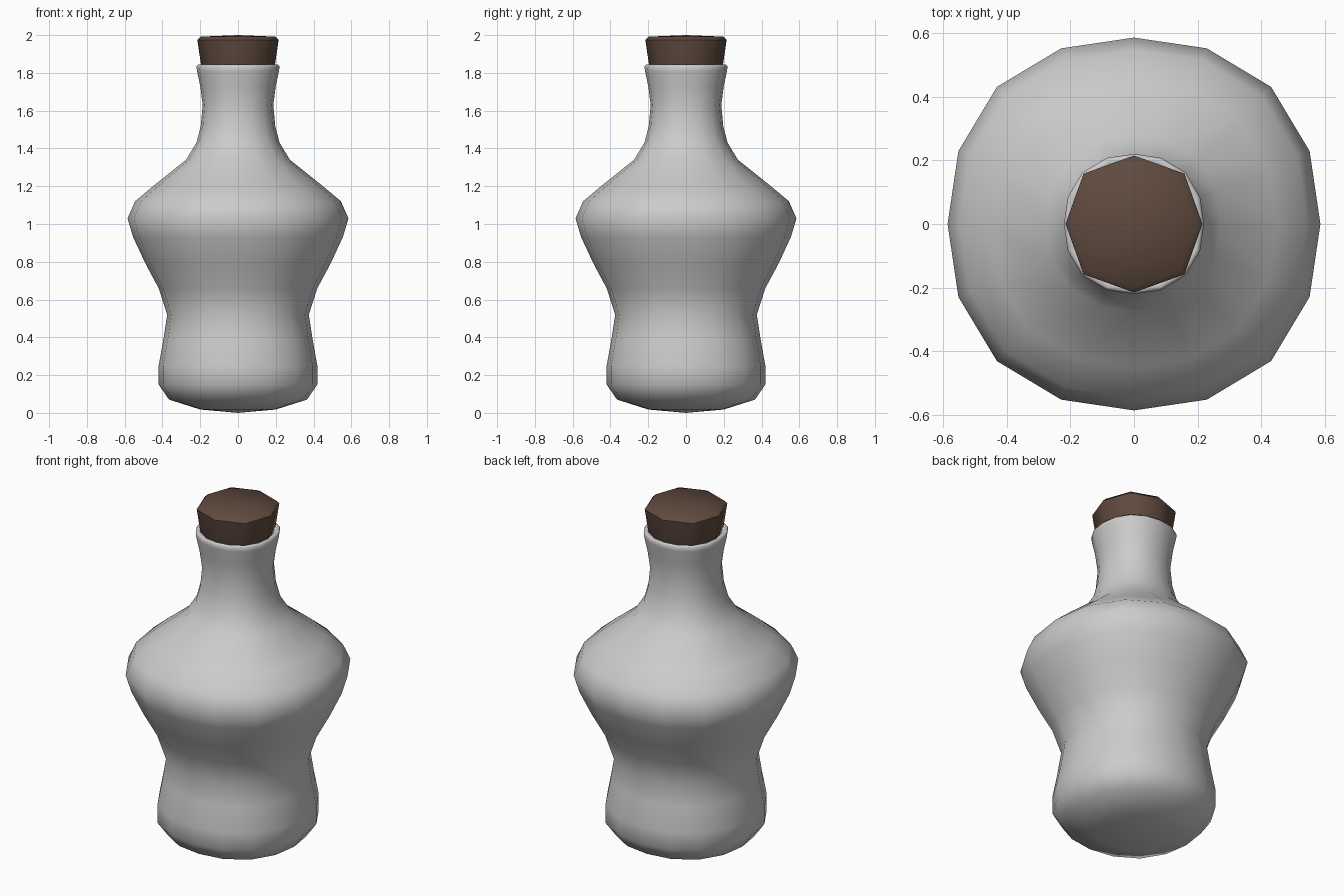
import bpy, bmesh, math

if "Cube" in bpy.data.objects:
    bpy.data.objects.remove(bpy.data.objects["Cube"])


def lathe(name, profile, sides, smooth_angle, start=None, end=None):
    """Revolve (radius, z) points with a slightly squared section; start/end = z of pole caps."""
    bm = bmesh.new()
    rings = []
    for r, z in profile:
        ring = []
        for i in range(sides):
            a = 2 * math.pi * i / sides
            k = r * (1 + 0.02 * (1 - math.cos(4 * a)))
            ring.append(bm.verts.new((k * math.cos(a), k * math.sin(a), z)))
        rings.append(ring)
    for lo, hi in zip(rings, rings[1:]):
        for i in range(sides):
            j = (i + 1) % sides
            bm.faces.new((lo[i], lo[j], hi[j], hi[i]))
    for ring, z in ((rings[0], start), (rings[-1], end)):
        if z is not None:
            pole = bm.verts.new((0, 0, z))
            for i in range(sides):
                bm.faces.new((ring[i], ring[(i + 1) % sides], pole))
    bmesh.ops.recalc_face_normals(bm, faces=bm.faces)
    mesh = bpy.data.meshes.new(name)
    bm.to_mesh(mesh)
    bm.free()
    obj = bpy.data.objects.new(name, mesh)
    bpy.context.collection.objects.link(obj)
    bpy.ops.object.select_all(action='DESELECT')
    obj.select_set(True)
    bpy.context.view_layer.objects.active = obj
    bpy.ops.object.shade_smooth_by_angle(angle=math.radians(smooth_angle))
    return obj


# Bottle: rounded base, pinched waist, wide shoulder, flared neck with a folded lip
bottle = lathe("bottle", [
    (0.20, 0.018), (0.365, 0.07), (0.42, 0.15), (0.42, 0.25), (0.395, 0.39),
    (0.375, 0.52), (0.42, 0.66), (0.49, 0.79), (0.555, 0.93), (0.585, 1.03),
    (0.545, 1.12), (0.45, 1.20), (0.275, 1.34), (0.22, 1.43), (0.197, 1.52),
    (0.187, 1.63), (0.20, 1.73), (0.217, 1.81), (0.22, 1.835), (0.21, 1.845),
    (0.19, 1.835), (0.18, 1.80)], 16, 80, start=0.0, end=1.78)

# Cork: eight-sided tapered stopper with a chamfered top
cork = lathe("cork", [
    (0.175, 1.78), (0.197, 1.85), (0.215, 1.975), (0.198, 1.992)],
    8, 50, start=1.78, end=2.0)
brown = bpy.data.materials.new("cork_brown")
brown.diffuse_color = (0.115, 0.068, 0.048, 1)
brown.use_nodes = True
brown.node_tree.nodes["Principled BSDF"].inputs["Base Color"].default_value = brown.diffuse_color
cork.data.materials.append(brown)
